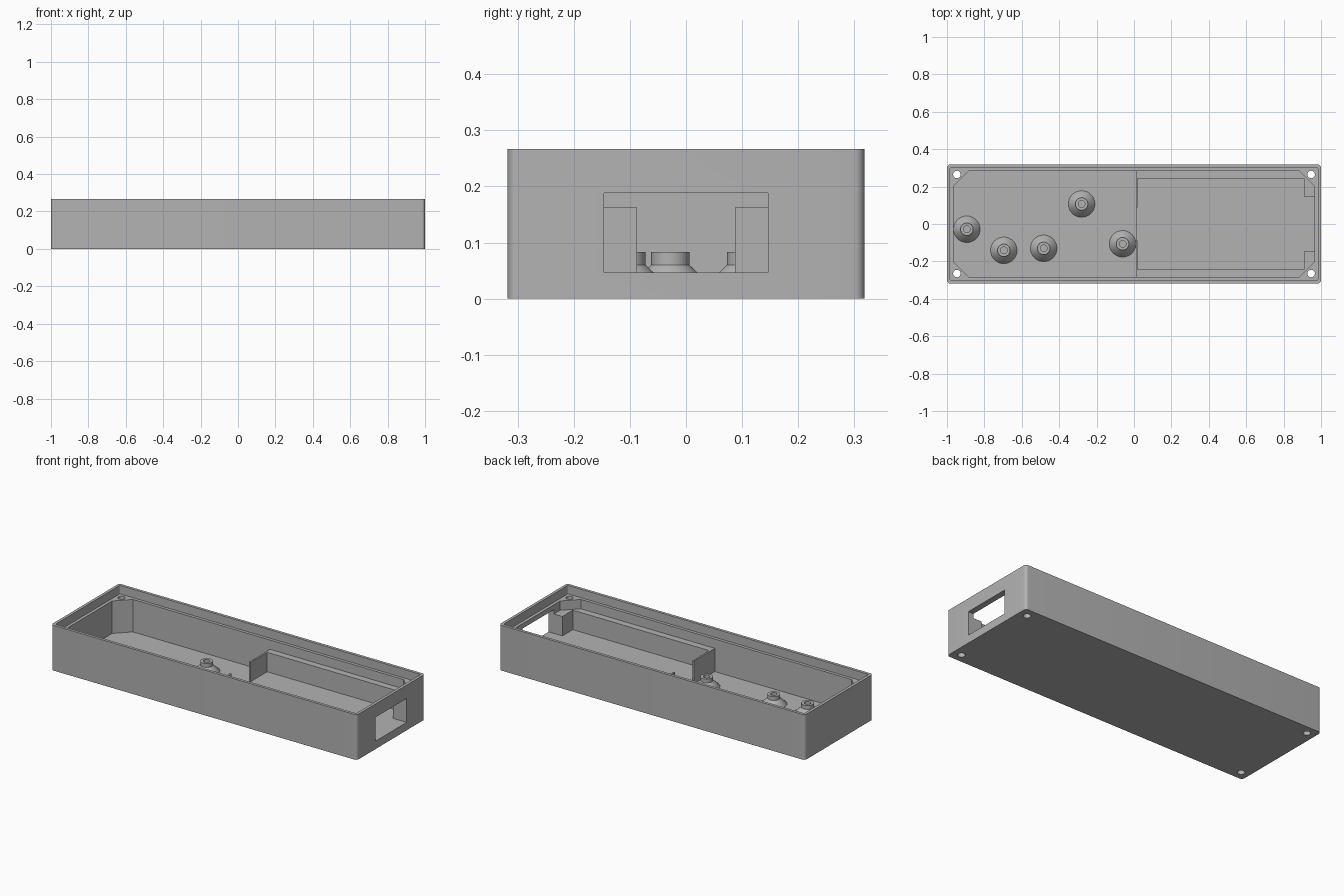
import bpy, bmesh, math
from mathutils import Matrix, Vector

cube = bpy.data.objects.get("Cube")
if cube:
    bpy.data.objects.remove(cube, do_unlink=True)

grey = bpy.data.materials.new("plain grey")
grey.use_nodes = True
colour = (0.45, 0.45, 0.45, 1)
grey.diffuse_color = colour
grey.node_tree.nodes["Principled BSDF"].inputs["Base Color"].default_value = colour

HALF_X, HALF_Y, HEIGHT = 1.0, 0.318, 0.267
IN_X, IN_Y = 0.965, 0.283      # inner cavity
LEDGE, TRAY_TOP = 0.217, 0.162
FLOOR, TRAY_FLOOR = 0.025, 0.047
ABOVE = 0.4


def make_object(name, bm):
    bmesh.ops.recalc_face_normals(bm, faces=bm.faces[:])
    mesh = bpy.data.meshes.new(name)
    bm.to_mesh(mesh)
    bm.free()
    mesh.materials.append(grey)
    obj = bpy.data.objects.new(name, mesh)
    bpy.context.collection.objects.link(obj)
    return obj


def prism(name, outline, z0, z1):
    bm = bmesh.new()
    face = bm.faces.new([bm.verts.new((x, y, z0)) for x, y in outline])
    top = bmesh.ops.extrude_face_region(bm, geom=[face])["geom"]
    bmesh.ops.translate(bm, vec=(0, 0, z1 - z0),
                        verts=[v for v in top if isinstance(v, bmesh.types.BMVert)])
    return make_object(name, bm)


def rect(x0, x1, y):
    return [(x0, -y), (x1, -y), (x1, y), (x0, y)]


def rounded(hx, hy, r, steps=8):
    pts = []
    for i, (sx, sy) in enumerate([(1, 1), (-1, 1), (-1, -1), (1, -1)]):
        for k in range(steps + 1):
            a = math.pi / 2 * (i + k / steps)
            pts.append((sx * (hx - r) + r * math.cos(a), sy * (hy - r) + r * math.sin(a)))
    return pts


def circle(cx, cy, r, n=32):
    return [(cx + r * math.cos(math.tau * i / n), cy + r * math.sin(math.tau * i / n))
            for i in range(n)]


def cut(target, outline, z0, z1):
    cutter = prism("cutter", outline, z0, z1)
    cutter.hide_render = True
    mod = target.modifiers.new("cut", "BOOLEAN")
    mod.operation, mod.solver, mod.object = "DIFFERENCE", "EXACT", cutter
    bpy.context.view_layer.objects.active = target
    bpy.ops.object.modifier_apply(modifier=mod.name)
    bpy.data.objects.remove(cutter, do_unlink=True)


def smooth(obj):
    bpy.ops.object.select_all(action="DESELECT")
    obj.select_set(True)
    bpy.context.view_layer.objects.active = obj
    bpy.ops.object.shade_smooth_by_angle(angle=math.radians(30))


# Case: rounded block with a lid recess and a cavity between corner posts
case = prism("case", rounded(HALF_X, HALF_Y, 0.018), 0, HEIGHT)
cut(case, rounded(0.983, 0.301, 0.006, 4), LEDGE, ABOVE)
c = 0.08
cavity = [(-IN_X, IN_Y - c), (-IN_X, c - IN_Y), (c - IN_X, -IN_Y), (IN_X - c, -IN_Y),
          (IN_X, c - IN_Y), (IN_X, IN_Y - c), (IN_X - c, IN_Y), (c - IN_X, IN_Y)]
cut(case, cavity, TRAY_TOP, ABOVE)

# Deep half, with chamfered corners at one end
cut(case, cavity[:3] + [(0.01, -IN_Y), (0.01, IN_Y)] + cavity[-1:], FLOOR, ABOVE)

# Tray half: raised pocket, gap in the partition, port through the end wall
cut(case, rect(0.02, 0.91, 0.243), TRAY_FLOOR, ABOVE)
cut(case, rect(-0.01, 0.04, 0.087), TRAY_FLOOR, ABOVE)
cut(case, rect(0.89, 1.1, 0.146), TRAY_FLOOR, 0.188)

# Screw holes through the corner posts
for sx in (-1, 1):
    for sy in (-1, 1):
        cut(case, circle(sx * 0.947, sy * 0.265, 0.02), -0.1, ABOVE)
smooth(case)

# Standoffs: hollow bosses on conical feet
profile = [(0, 0.02), (0.073, 0.02), (0.071, FLOOR), (0.034, 0.06), (0.034, 0.083),
           (0.018, 0.083), (0.018, 0.035), (0, 0.035)]
spots = [(-0.894, -0.028), (-0.696, -0.141), (-0.483, -0.13), (-0.28, 0.107), (-0.061, -0.106)]
for i, (x, y) in enumerate(spots):
    bm = bmesh.new()
    verts = [bm.verts.new((r, 0, z)) for r, z in profile]
    edges = [bm.edges.new(pair) for pair in zip(verts, verts[1:])]
    bmesh.ops.spin(bm, geom=verts + edges, cent=(0, 0, 0), axis=(0, 0, 1),
                   angle=math.tau, steps=48, use_merge=True)
    bmesh.ops.remove_doubles(bm, verts=bm.verts[:], dist=0.0001)
    bmesh.ops.translate(bm, verts=bm.verts[:], vec=(x, y, 0))
    smooth(make_object(f"standoff_{i + 1}", bm))
